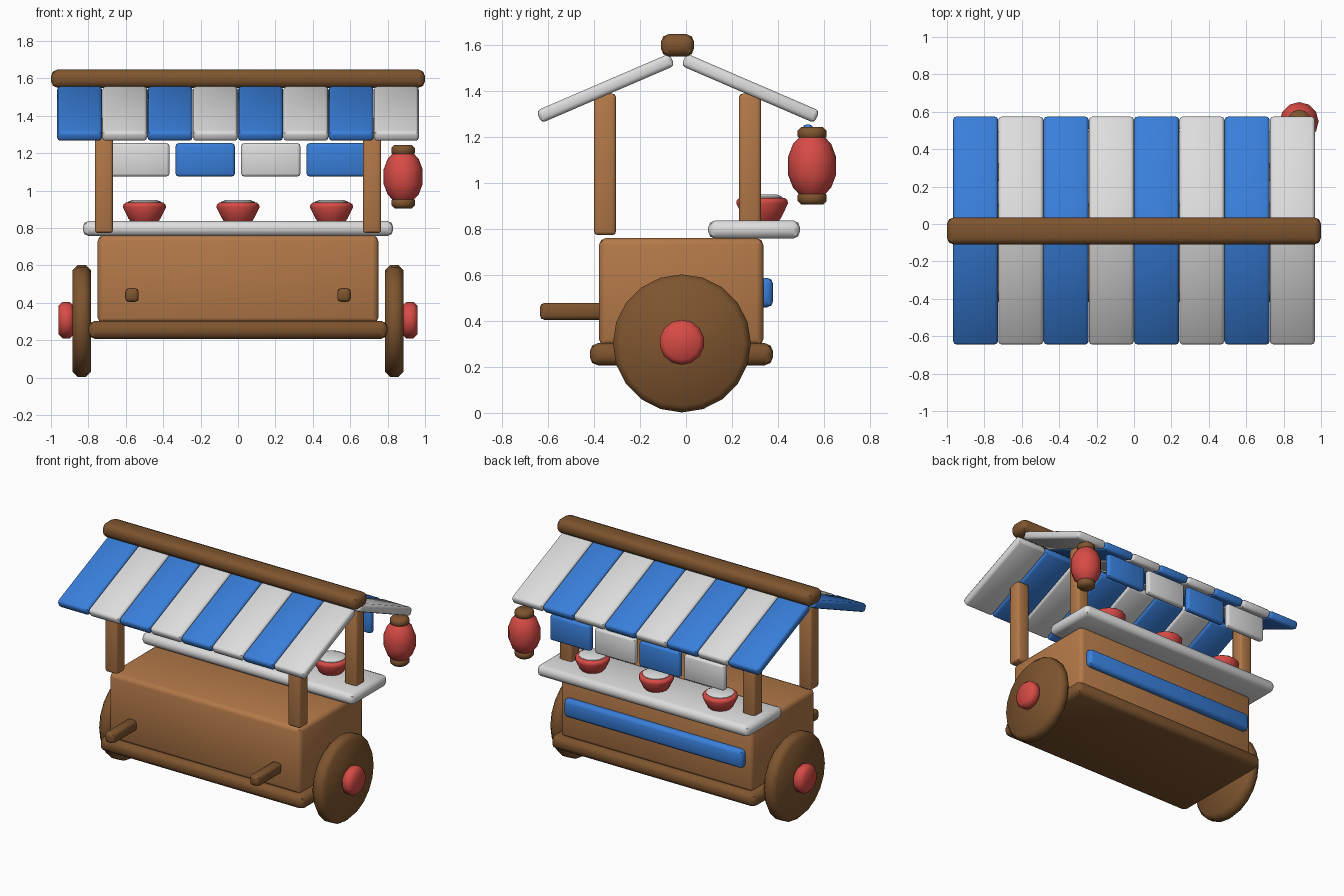
import bpy
import bmesh
from math import radians, pi, sin, cos
from mathutils import Matrix

cube = bpy.data.objects.get("Cube")
if cube:
    bpy.data.objects.remove(cube)


def material(name, rgb):
    m = bpy.data.materials.new(name)
    m.use_nodes = True
    m.diffuse_color = (*rgb, 1)
    m.node_tree.nodes["Principled BSDF"].inputs["Base Color"].default_value = (*rgb, 1)
    return m


WOOD = material("light wood", (0.45, 0.19, 0.065))
DARK = material("dark wood", (0.21, 0.09, 0.028))
BLUE = material("blue", (0.04, 0.21, 0.70))
WHITE = material("white", (0.72, 0.72, 0.72))
RED = material("red", (0.68, 0.07, 0.06))


def finish(bm, name, mat, loc, rot):
    bmesh.ops.recalc_face_normals(bm, faces=bm.faces)
    mesh = bpy.data.meshes.new(name)
    bm.to_mesh(mesh)
    bm.free()
    mesh.materials.append(mat)
    ob = bpy.data.objects.new(name, mesh)
    ob.location, ob.rotation_euler = loc, rot
    bpy.context.scene.collection.objects.link(ob)
    bpy.ops.object.select_all(action='DESELECT')
    ob.select_set(True)
    bpy.context.view_layer.objects.active = ob
    bpy.ops.object.shade_smooth_by_angle(angle=radians(46))
    return ob


def box(name, mat, loc, size, bevel, rot=(0, 0, 0)):
    """Box with chamfered edges, given by its centre and full size."""
    bm = bmesh.new()
    bmesh.ops.create_cube(bm, size=1, matrix=Matrix.Diagonal((*size, 1)))
    bmesh.ops.bevel(bm, geom=bm.edges[:], offset=bevel, segments=2,
                    profile=0.5, affect='EDGES')
    return finish(bm, name, mat, loc, rot)


def lathe(name, mat, loc, profile, sides, rot=(0, 0, 0)):
    """Solid turned around its z axis from (radius, height) points."""
    bm = bmesh.new()
    rings = [[bm.verts.new((r * cos(2 * pi * i / sides), r * sin(2 * pi * i / sides), h))
              for i in range(sides)] for r, h in profile]
    for a, b in zip(rings, rings[1:]):
        for i in range(sides):
            j = (i + 1) % sides
            bm.faces.new((a[i], a[j], b[j], b[i]))
    bm.faces.new(rings[0])
    bm.faces.new(rings[-1])
    return finish(bm, name, mat, loc, rot)


def disc(r, half, c):
    """Chamfered cylinder profile."""
    return [(r - c, -half), (r, c - half), (r, half - c), (r - c, half)]


# Cart body, base slab and trim on the serving side
box("cart_body", WOOD, (0, -0.021, 0.525), (1.5, 0.714, 0.47), 0.03)
box("base_slab", DARK, (0, -0.02, 0.255), (1.6, 0.796, 0.096), 0.035)
box("serving_side_trim", BLUE, (0, 0.345, 0.523), (1.4, 0.066, 0.128), 0.025)
box("counter", WHITE, (0, 0.296, 0.797), (1.66, 0.4, 0.08), 0.032)

# Wheels, hubs, push handles and roof posts, mirrored in x
for side, s in (("left", 1), ("right", -1)):
    turn = (0, s * pi / 2, 0)
    lathe("wheel_" + side, DARK, (s * 0.836, -0.018, 0.302), disc(0.3, 0.049, 0.028), 20, turn)
    lathe("hub_" + side, RED, (s * 0.919, -0.018, 0.307), disc(0.098, 0.041, 0.022), 14, turn)
    box("handle_" + side, DARK, (s * 0.567, -0.495, 0.441), (0.072, 0.28, 0.074), 0.02)
    for end, y in (("front", -0.352), ("back", 0.278)):
        box(f"post_{end}_{side}", WOOD, (s * 0.717, y, 1.08), (0.097, 0.096, 0.615), 0.016)

# Roof ridge and striped awning
box("roof_ridge", DARK, (0, -0.037, 1.598), (2, 0.145, 0.098), 0.036)
for i in range(8):
    x = (i - 3.5) * 0.242
    for end, s in (("front", -1), ("back", 1)):
        box(f"awning_{end}_{i + 1}", WHITE if i % 2 else BLUE,
            (x, -0.035 + s * 0.315, 1.411), (0.24, 0.63, 0.058), 0.018,
            (-s * radians(23.3), 0, 0))

# Hanging cloth flags under the serving edge
for i in range(4):
    box(f"hanging_flag_{i + 1}", BLUE if i % 2 else WHITE,
        ((i - 1.5) * 0.35, 0.53, 1.164), (0.316, 0.045, 0.178), 0.015)

# Bowls with a mound of food
for i in range(3):
    at = ((i - 1) * 0.5, 0.331, 0.835)
    lathe(f"bowl_{i + 1}", RED, at,
          [(0.075, 0), (0.086, 0.015), (0.115, 0.075), (0.113, 0.09), (0.1, 0.1)], 14)
    lathe(f"bowl_food_{i + 1}", WHITE, at,
          [(0.092, 0.08), (0.09, 0.104), (0.065, 0.115)], 14)

# Hanging lantern
lantern = (0.883, 0.548, 1.074)
lathe("lantern", RED, lantern,
      [(0.055, -0.125), (0.083, -0.095), (0.104, -0.04),
       (0.104, 0.04), (0.083, 0.095), (0.055, 0.125)], 12)
for name, h in (("top", 0.14), ("bottom", -0.14)):
    lathe("lantern_cap_" + name, DARK, (lantern[0], lantern[1], lantern[2] + h),
          disc(0.063, 0.029, 0.016), 12)
